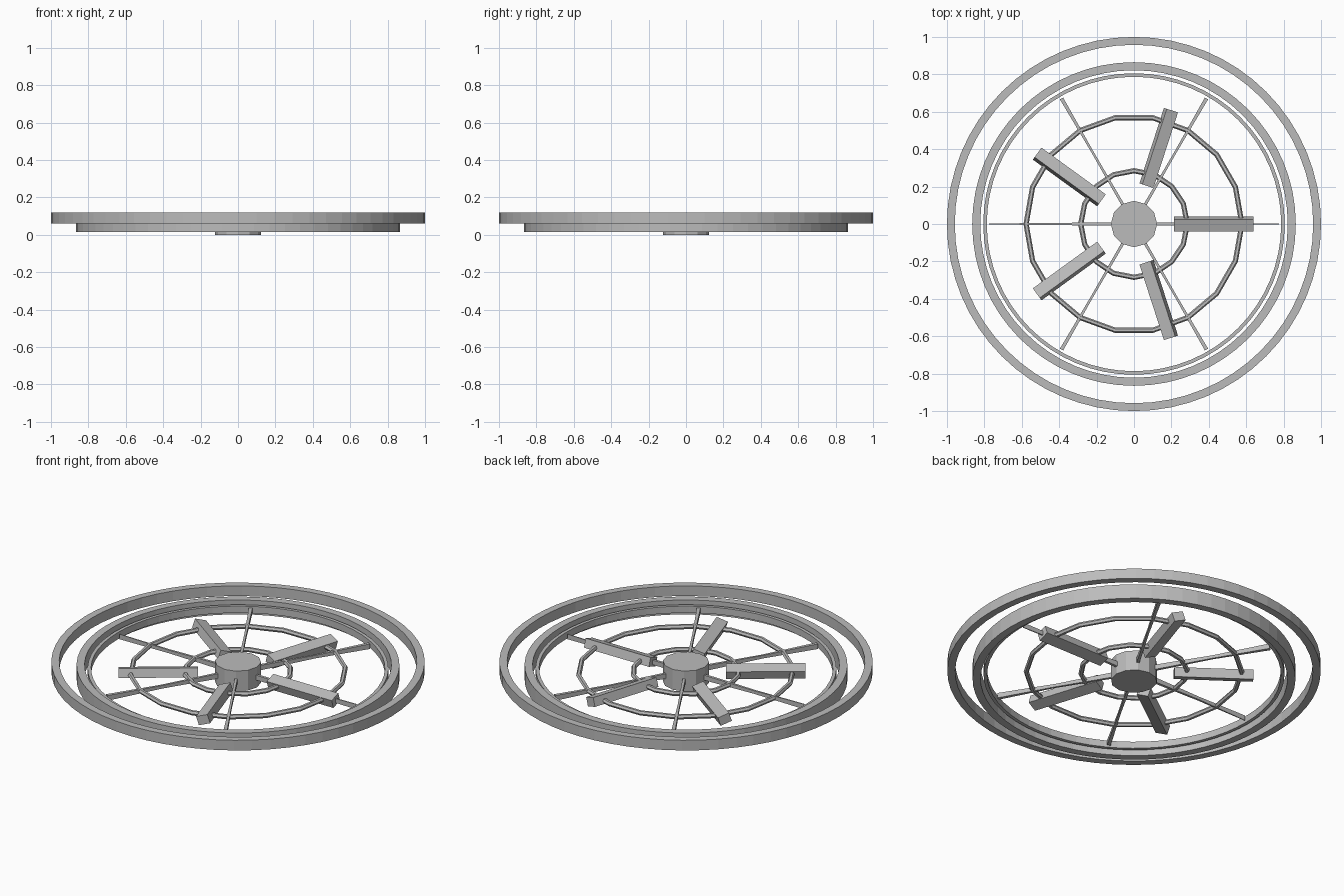
import bpy, bmesh, math
from math import cos, sin, pi
from mathutils import Matrix, Vector

cube = bpy.data.objects.get("Cube")
if cube:
    bpy.data.objects.remove(cube, do_unlink=True)

grey = bpy.data.materials.new("plain_grey")
grey.use_nodes = True
grey.diffuse_color = (0.5, 0.5, 0.5, 1)
grey.node_tree.nodes["Principled BSDF"].inputs["Base Color"].default_value = grey.diffuse_color
MID = 0.06  # height of the central plane


def finish(name, bm):
    bmesh.ops.recalc_face_normals(bm, faces=bm.faces)
    mesh = bpy.data.meshes.new(name)
    bm.to_mesh(mesh)
    bm.free()
    mesh.materials.append(grey)
    obj = bpy.data.objects.new(name, mesh)
    bpy.context.collection.objects.link(obj)
    return obj


def sweep_ring(name, profile, steps):
    """Revolve a closed (radius, height) profile around z."""
    bm = bmesh.new()
    loops = [[bm.verts.new((r * cos(a), r * sin(a), z)) for r, z in profile]
             for a in (2 * pi * i / steps for i in range(steps))]
    n = len(profile)
    for i in range(steps):
        here, there = loops[i], loops[(i + 1) % steps]
        for j in range(n):
            k = (j + 1) % n
            bm.faces.new((here[j], there[j], there[k], here[k]))
    return finish(name, bm)


def band(name, inner, outer, low, high):
    return sweep_ring(name, [(inner, low), (outer, low), (outer, high), (inner, high)], 64)


def bar(name, sections, angle, roll=0):
    """Rectangular bar along a radius; sections are (radius, width, height)."""
    bm = bmesh.new()
    loops = [[bm.verts.new((r, sy * w / 2, sz * h / 2))
              for sy, sz in ((-1, -1), (1, -1), (1, 1), (-1, 1))]
             for r, w, h in sections]
    for here, there in zip(loops, loops[1:]):
        for j in range(4):
            k = (j + 1) % 4
            bm.faces.new((here[j], there[j], there[k], here[k]))
    bm.faces.new(loops[0])
    bm.faces.new(loops[-1])
    place = (Matrix.Translation(Vector((0, 0, MID))) @ Matrix.Rotation(angle, 4, "Z")
             @ Matrix.Rotation(roll, 4, "X"))
    bm.transform(place)
    return finish(name, bm)


# Flat concentric bands
band("outer_ring", 0.958, 1.0, 0.06, 0.12)
band("middle_ring", 0.822, 0.865, 0.015, 0.10)
band("inner_ring", 0.787, 0.806, 0.04, 0.08)

# Thin faceted hoops
for name, radius, steps in (("small_hoop", 0.285, 16), ("large_hoop", 0.577, 18)):
    tube = [(radius + 0.014 * cos(a), MID + 0.014 * sin(a))
            for a in (2 * pi * i / 6 for i in range(6))]
    sweep_ring(name, tube, steps)

# Central hub
bm = bmesh.new()
bmesh.ops.create_cone(bm, cap_ends=True, segments=12, radius1=0.124, radius2=0.124,
                      depth=0.12, matrix=Matrix.Translation((0, 0, MID)))
finish("hub", bm)

# Slender spokes; the pair on the x axis narrows to a point
for i in range(6):
    tip = 0.004 if i % 3 == 0 else 0.02
    bar(f"spoke_{i + 1}", [(0.1, 0.016, 0.03), (0.45, 0.012, 0.018), (0.775, tip, 0.03)],
        i * pi / 3)

# Five rolled blocks around the hub
for i in range(5):
    bar(f"block_{i + 1}", [(0.215, 0.066, 0.052), (0.64, 0.066, 0.052)],
        i * 2 * pi / 5, math.radians(18))
